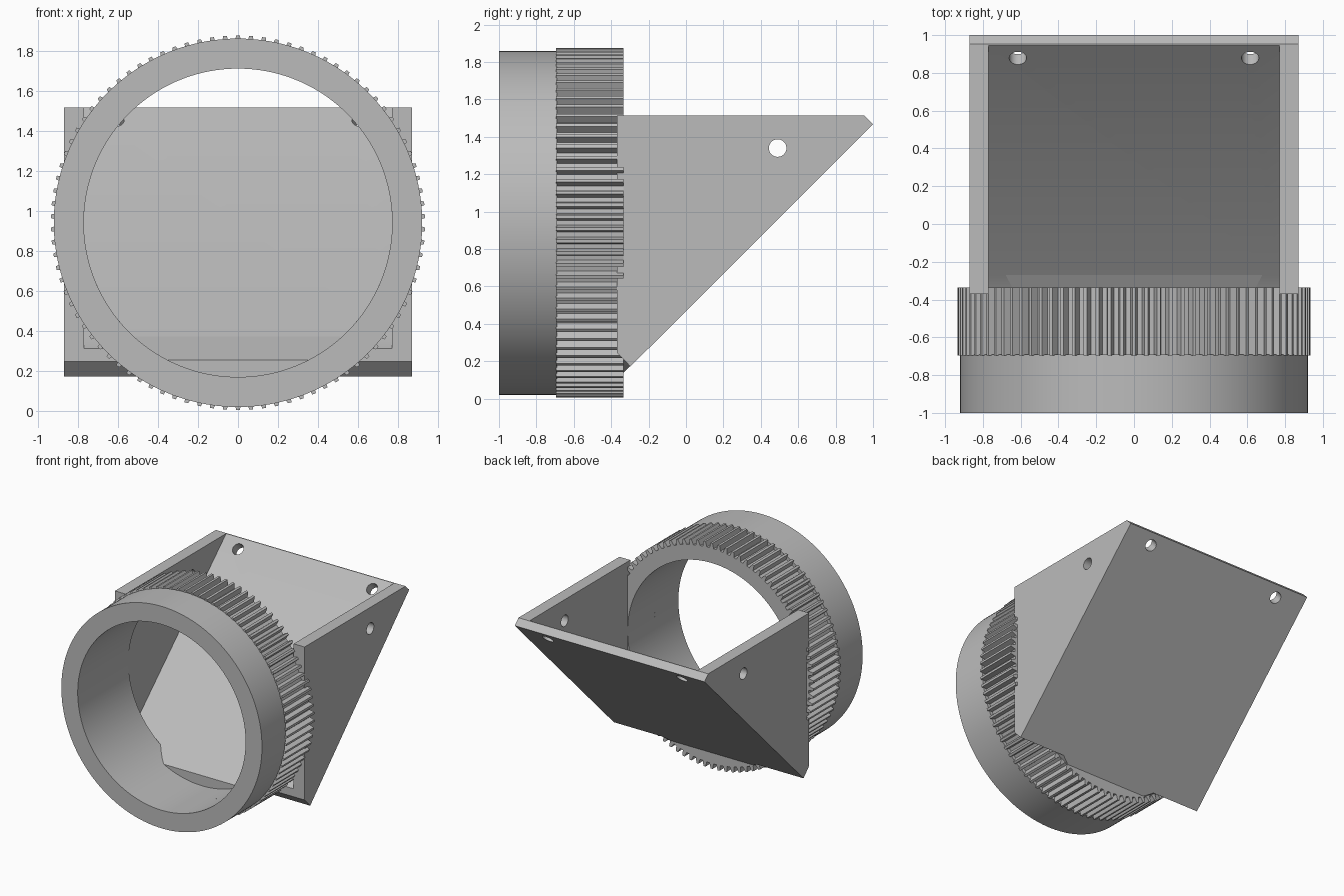
import bpy, bmesh, math
from mathutils import Vector

old = bpy.data.objects.get("Cube")
if old:
    bpy.data.objects.remove(old, do_unlink=True)

CENTRE_Z = 0.94
HOLE_R, COLLAR_R, ROOT_R, TIP_R = 0.77, 0.92, 0.892, 0.935
TEETH = 90

grey = bpy.data.materials.new("plain_grey")
grey.use_nodes = True
grey.diffuse_color = (0.5, 0.5, 0.5, 1)
grey.node_tree.nodes["Principled BSDF"].inputs["Base Color"].default_value = (0.5, 0.5, 0.5, 1)


def finish(name, bm):
    bmesh.ops.recalc_face_normals(bm, faces=bm.faces)
    mesh = bpy.data.meshes.new(name)
    bm.to_mesh(mesh)
    bm.free()
    mesh.materials.append(grey)
    obj = bpy.data.objects.new(name, mesh)
    bpy.context.collection.objects.link(obj)
    return obj


def select(obj):
    bpy.ops.object.select_all(action='DESELECT')
    obj.select_set(True)
    bpy.context.view_layer.objects.active = obj


def smooth(obj):
    select(obj)
    bpy.ops.object.shade_smooth_by_angle(angle=math.radians(25))


def prism(name, profile, x0, x1):
    """Extrude a (y, z) profile along x."""
    bm = bmesh.new()
    face = bm.faces.new([bm.verts.new((x0, y, z)) for y, z in profile])
    out = bmesh.ops.extrude_face_region(bm, geom=[face])
    moved = [v for v in out["geom"] if isinstance(v, bmesh.types.BMVert)]
    bmesh.ops.translate(bm, verts=moved, vec=(x1 - x0, 0, 0))
    return finish(name, bm)


def tube(name, polar, y0, y1):
    """Ring along y: outer outline as (angle, radius), round hole inside."""
    bm = bmesh.new()
    loops = []
    for y, inner in ((y0, False), (y1, False), (y1, True), (y0, True)):
        loops.append([])
        for a, r in polar:
            r = HOLE_R if inner else r
            loops[-1].append(bm.verts.new((r * math.cos(a), y, CENTRE_Z + r * math.sin(a))))
    n = len(polar)
    for k in range(4):
        a, b = loops[k], loops[(k + 1) % 4]
        for i in range(n):
            j = (i + 1) % n
            bm.faces.new((a[i], a[j], b[j], b[i]))
    return finish(name, bm)


def rod(name, centre, axis, radius, length, segments=32):
    bm = bmesh.new()
    bmesh.ops.create_cone(bm, cap_ends=True, segments=segments,
                          radius1=radius, radius2=radius, depth=length)
    bm.transform(Vector(axis).to_track_quat('Z', 'Y').to_matrix().to_4x4())
    bmesh.ops.translate(bm, verts=bm.verts, vec=centre)
    obj = finish(name, bm)
    obj.hide_render = True
    return obj


def cut(obj, tool, operation='DIFFERENCE'):
    select(obj)
    mod = obj.modifiers.new("cut", 'BOOLEAN')
    mod.operation = operation
    mod.solver = 'EXACT'
    mod.object = tool
    bpy.ops.object.modifier_apply(modifier=mod.name)
    bpy.data.objects.remove(tool, do_unlink=True)


# Smooth collar at the front
circle = [(math.tau * i / 180, COLLAR_R) for i in range(180)]
smooth(tube("collar", circle, -1.0, -0.69))

# Toothed ring behind it
step = math.tau / TEETH
outline = []
for i in range(TEETH):
    for shift, r in ((-0.30, ROOT_R), (-0.14, TIP_R), (0.14, TIP_R), (0.30, ROOT_R)):
        outline.append(((i + 0.5 + shift) * step, r))
smooth(tube("toothed_ring", outline, -0.695, -0.335))

# Triangular side walls, each with a cross hole
wall = [(-0.37, 1.515), (0.952, 1.515), (1.0, 1.467), (-0.297, 0.172), (-0.37, 0.247)]
for name, side in (("left_wall", 1), ("right_wall", -1)):
    obj = prism(name, wall, side * 0.77, side * 0.87)
    cut(obj, rod("cutter", (side * 0.82, 0.49, 1.34), (1, 0, 0), 0.047, 0.4))
    smooth(obj)

# Sloping back panel with two holes square to its face
panel = [(0.945, 1.515), (0.952, 1.515), (1.0, 1.467), (-0.297, 0.172),
         (-0.37, 0.247), (-0.37, 0.313), (-0.27, 0.372)]
back = prism("back_panel", panel, -0.77, 0.77)
for x in (-0.615, 0.615):
    cut(back, rod("cutter", (x, 0.88, 1.45), (0, -1, 1), 0.046, 0.4))
smooth(back)

# Ramp joining the panel to the bottom of the ring, trimmed to its roundness
ramp = [(-0.27, 0.372), (-0.47, 0.255), (-0.47, 0.02), (-0.452, 0.02), (-0.27, 0.202)]
foot = prism("ramp", ramp, -0.77, 0.77)
cut(foot, rod("cutter", (0, -0.4, CENTRE_Z), (0, 1, 0), 0.885, 0.6, 128), 'INTERSECT')
smooth(foot)
